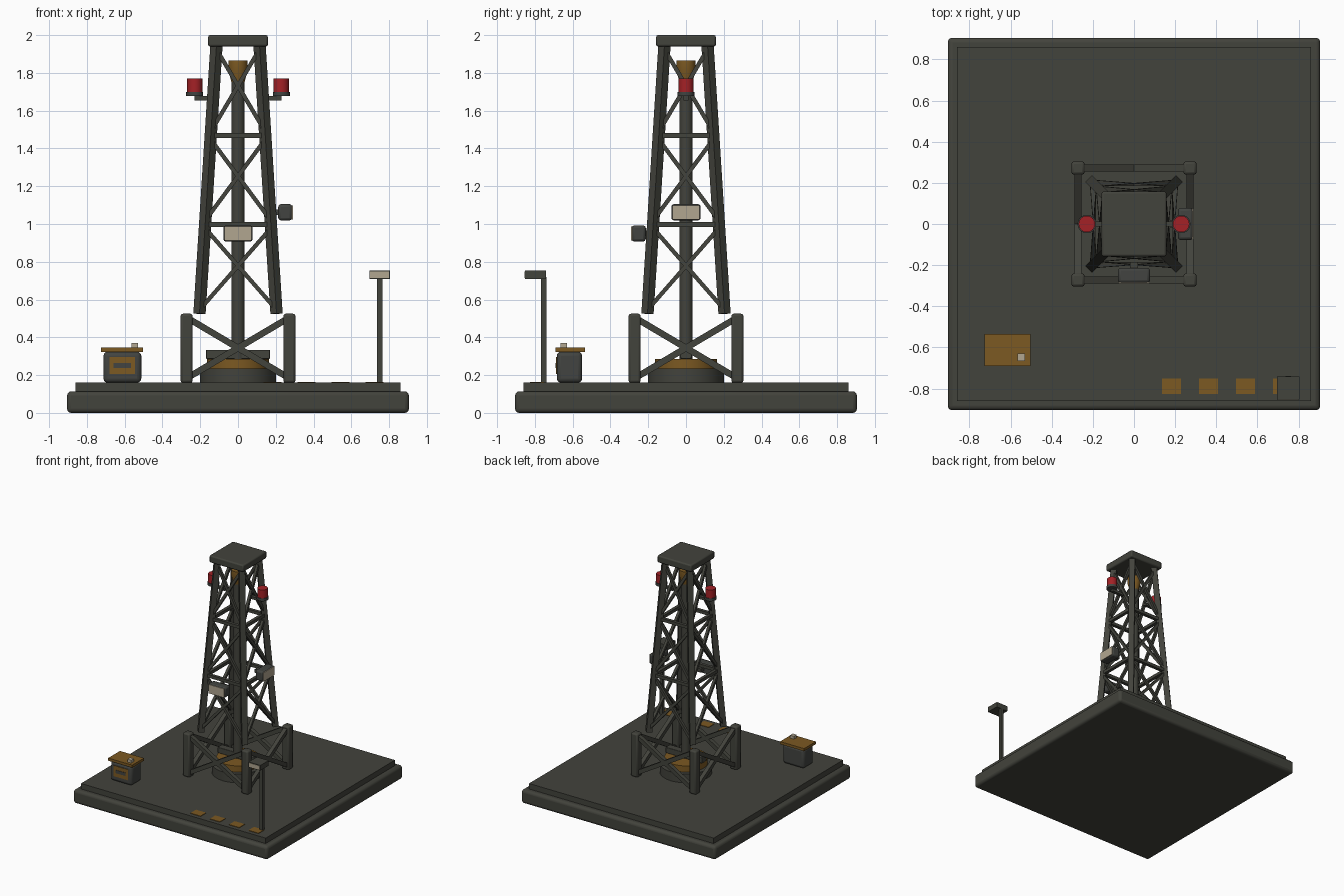
import bpy, bmesh, math
from mathutils import Matrix, Vector

if "Cube" in bpy.data.objects:
    bpy.data.objects.remove(bpy.data.objects["Cube"])


def material(name, rgb):
    m = bpy.data.materials.new(name)
    m.use_nodes = True
    m.diffuse_color = (*rgb, 1)
    m.node_tree.nodes["Principled BSDF"].inputs["Base Color"].default_value = (*rgb, 1)
    return m


DARK = material("dark olive steel", (.055, .056, .045))
GREY = material("dark grey housing", (.054, .057, .052))
AMBER = material("ochre paint", (.2, .1, .016))
RED = material("red lamp", (.37, .015, .019))
CREAM = material("cream lens", (.44, .38, .28))


def finish(name, bm, mat, bevel=0, segments=2, smooth=False):
    bmesh.ops.recalc_face_normals(bm, faces=bm.faces)
    me = bpy.data.meshes.new(name)
    bm.to_mesh(me)
    bm.free()
    me.materials.append(mat)
    ob = bpy.data.objects.new(name, me)
    bpy.context.collection.objects.link(ob)
    if bevel:
        mod = ob.modifiers.new("edge rounding", "BEVEL")
        mod.width, mod.segments = bevel, segments
    if smooth or bevel:
        bpy.ops.object.select_all(action="DESELECT")
        ob.select_set(True)
        bpy.context.view_layer.objects.active = ob
        bpy.ops.object.shade_smooth_by_angle(angle=math.radians(35))
    return ob


def box(name, center, size, mat, bevel=0, segments=2, turn=0):
    bm = bmesh.new()
    bmesh.ops.create_cube(bm, size=1)
    bm.transform(Matrix.Rotation(turn, 4, "Z") @ Matrix.Translation(center)
                 @ Matrix.Diagonal((*size, 1)))
    return finish(name, bm, mat, bevel, segments)


def lathe(name, profile, mat, x=0, y=0):
    """Stack of (radius, height) rings, capped at both ends."""
    bm = bmesh.new()
    n = 32
    rings = [[bm.verts.new((x + r * math.cos(math.tau * i / n),
                            y + r * math.sin(math.tau * i / n), z)) for i in range(n)]
             for r, z in profile]
    for a, b in zip(rings, rings[1:]):
        for i in range(n):
            j = (i + 1) % n
            bm.faces.new((a[i], a[j], b[j], b[i]))
    bm.faces.new(rings[0])
    bm.faces.new(rings[-1])
    return finish(name, bm, mat, smooth=True)


def beams(name, segments, width, mat):
    """Square bars between points, each squared up to a reference direction."""
    bm = bmesh.new()
    for p, q, ref in segments:
        p, q = Vector(p), Vector(q)
        d = (q - p).normalized()
        u = d.cross(Vector(ref)).normalized()
        v = d.cross(u)
        rot = Matrix((u, v, d)).transposed().to_4x4()
        made = bmesh.ops.create_cube(bm, size=1)["verts"]
        bmesh.ops.transform(bm, verts=made, matrix=Matrix.Translation((p + q) / 2) @ rot
                            @ Matrix.Diagonal((width, width, (q - p).length, 1)))
    return finish(name, bm, mat)


def four_sides(segments):
    """Repeat front segments on all four sides."""
    out = []
    for k in range(4):
        r = Matrix.Rotation(k * math.pi / 2, 3, "Z")
        out += [tuple(r @ Vector(v) for v in s) for s in segments]
    return out


# Platform
box("base_slab", (0, 0, .057), (1.81, 1.81, .114), DARK, .022, 3)
box("deck_plate", (0, 0, .137), (1.72, 1.72, .046), DARK)

# Substructure posts and cross braces
P = .272
for sx in (-1, 1):
    for sy in (-1, 1):
        box("corner_post", (sx * P, sy * P, .342), (.064, .064, .366), DARK, .012)
FRONT = (0, -1, 0)
beams("lower_braces", four_sides([((s * -P, -P, .183), (s * P, -P, .505), FRONT)
                                  for s in (-1, 1)]), .034, DARK)

# Tapering derrick
LOW, HIGH = .525, 1.945
levels = [LOW, .998, 1.468, HIGH]


def half(z):
    return .204 - .09 * (z - LOW) / (HIGH - LOW)


beams("derrick_legs", four_sides([((half(LOW), -half(LOW), LOW),
                                   (half(HIGH), -half(HIGH), HIGH), (0, 0, 1))]), .046, DARK)
rails = [((-half(z), -half(z), z), (half(z), -half(z), z), FRONT) for z in levels[1:3]]
beams("derrick_rails", four_sides(rails), .026, DARK)
cross = []
for a, b in zip(levels, levels[1:]):
    for s in (-1, 1):
        cross.append(((-s * half(a), -half(a), a + .02), (s * half(b), -half(b), b - .02), FRONT))
beams("derrick_braces", four_sides(cross), .022, DARK)
box("crown_cap", (0, 0, 1.97), (.316, .316, .06), DARK, .01)

# Drill string and rotary table
lathe("drill_pipe", [(.035, .2), (.035, 1.78)], DARK)
lathe("crown_block", [(.032, 1.74), (.053, 1.82), (.05, 1.865)], AMBER)
lathe("table_drum", [(.2, .16), (.2, .235)], DARK)
lathe("rotary_table", [(.165, .235), (.165, .286)], AMBER)
box("table_crossbar", (0, 0, .31), (.34, .06, .048), DARK, .004)

# Warning lamps
for s in (-1, 1):
    box("lamp_arm", (s * .172, 0, 1.666), (.116, .026, .022), DARK)
    lathe("lamp_base", [(.045, 1.677), (.045, 1.7)], GREY, s * .229)
    lathe("lamp_lens", [(.04, 1.7), (.04, 1.77)], RED, s * .229)

# Floodlights on the front and left sides
for turn, z in ((0, .95), (math.pi / 2, 1.062)):
    box("floodlight_mount", (0, -.195, z), (.04, .05, .03), DARK, turn=turn)
    box("floodlight_housing", (0, -.25, z), (.156, .074, .086), GREY, .014, turn=turn)
    box("floodlight_lens", (0, -.286, z), (.144, .008, .074), CREAM, turn=turn)

# Control cabinet
box("cabinet_body", (-.612, -.617, .242), (.2, .134, .164), GREY, .022, 3)
box("cabinet_top", (-.614, -.612, .334), (.224, .156, .022), AMBER)
box("cabinet_button", (-.547, -.647, .356), (.036, .036, .026), CREAM)
box("cabinet_panel", (-.612, -.685, .25), (.134, .006, .09), AMBER)
box("cabinet_slot", (-.612, -.688, .25), (.092, .006, .026), GREY)

# Pole light
box("pole", (.75, -.753, .44), (.028, .028, .56), DARK)
box("pole_head", (.75, -.797, .732), (.11, .11, .044), DARK)
box("pole_lens", (.75, -.852, .732), (.1, .006, .034), CREAM)

# Painted floor marks
for i in range(4):
    box("floor_mark", (.182 + .18 * i, -.788, .161), (.094, .074, .006), AMBER)
